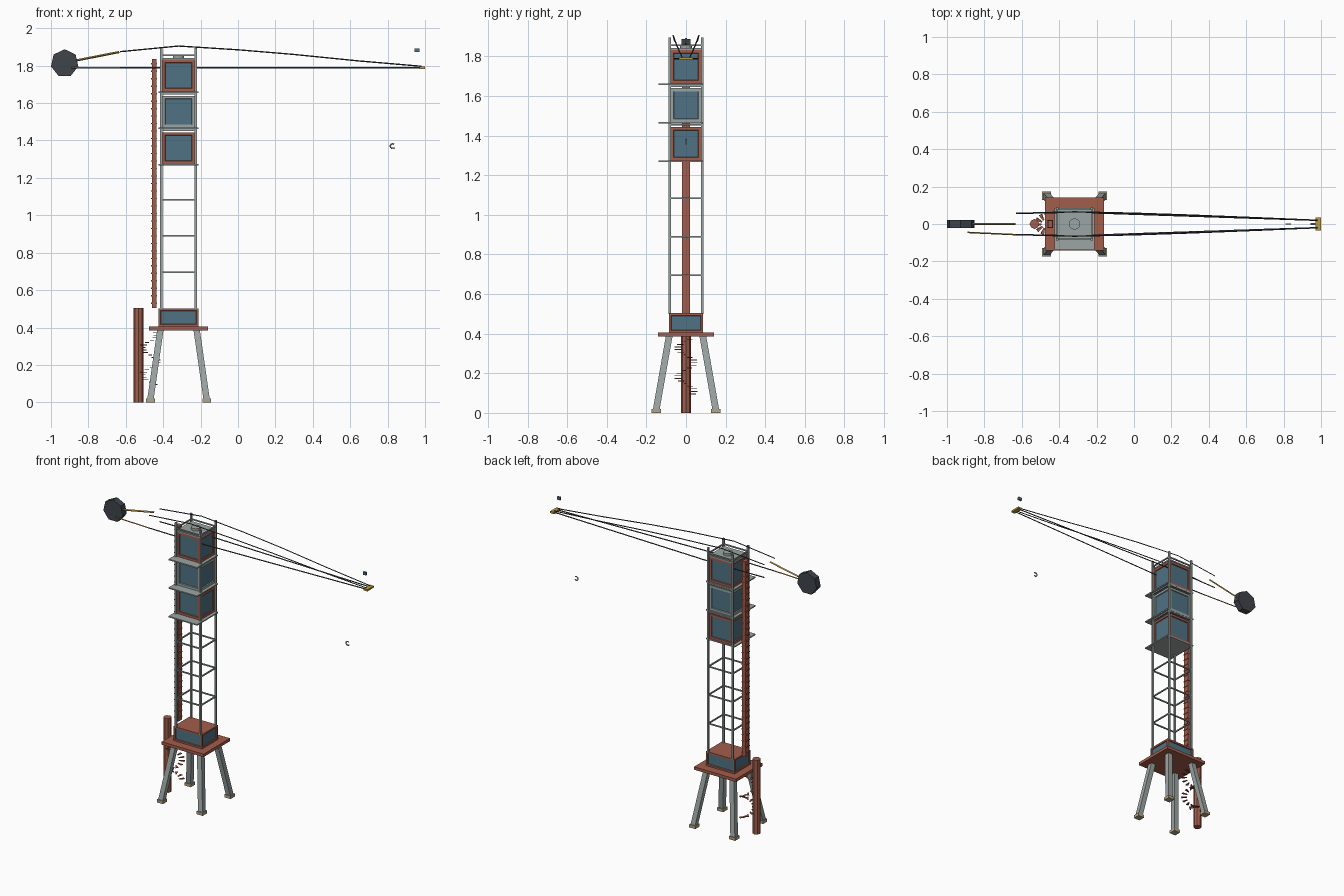
import bpy, bmesh
from math import sin, cos, pi, radians
from mathutils import Vector

if "Cube" in bpy.data.objects:
    bpy.data.objects.remove(bpy.data.objects["Cube"])

CX = -0.318  # tower axis


def mat(name, c):
    m = bpy.data.materials.new(name)
    m.diffuse_color = (*c, 1)
    m.use_nodes = True
    m.node_tree.nodes["Principled BSDF"].inputs["Base Color"].default_value = m.diffuse_color
    return m


RED = mat("rust_red", (0.36, 0.11, 0.07))
GREY = mat("steel_grey", (0.33, 0.38, 0.37))
DARK = mat("dark_steel", (0.05, 0.06, 0.07))
BLUE = mat("panel_blue", (0.08, 0.17, 0.23))
GOLD = mat("yellow", (0.5, 0.33, 0.06))
TAN = mat("tan", (0.45, 0.38, 0.25))


def finish(name, bm, *mats):
    bmesh.ops.recalc_face_normals(bm, faces=bm.faces)
    me = bpy.data.meshes.new(name)
    bm.to_mesh(me)
    bm.free()
    for m in mats:
        me.materials.append(m)
    ob = bpy.data.objects.new(name, me)
    bpy.context.collection.objects.link(ob)
    return ob


def add_box(bm, x0, x1, y0, y1, z0, z1):
    vs = bmesh.ops.create_cube(bm, size=1)["verts"]
    for v in vs:
        v.co = Vector((x0 if v.co.x < 0 else x1, y0 if v.co.y < 0 else y1,
                       z0 if v.co.z < 0 else z1))


def box(name, m, *dims):
    bm = bmesh.new()
    add_box(bm, *dims)
    return finish(name, bm, m)


def add_rod(bm, a, b, r, n=4):
    a, b = Vector(a), Vector(b)
    d = b - a
    vs = bmesh.ops.create_cone(bm, cap_ends=True, segments=n, radius1=r, radius2=r,
                               depth=d.length)["verts"]
    q = d.to_track_quat('Z', 'Y')
    for v in vs:
        v.co = q @ v.co + (a + b) / 2


def path(name, m, pts, r, n=4):
    bm = bmesh.new()
    for a, b in zip(pts, pts[1:]):
        add_rod(bm, a, b, r, n)
    return finish(name, bm, m)


def cabin(name, frame, hx, hy, z0, z1, inset):
    """Box with a recessed blue panel on each of its four sides."""
    bm = bmesh.new()
    add_box(bm, CX - hx, CX + hx, -hy, hy, z0, z1)
    bm.normal_update()
    sides = [f for f in bm.faces if abs(f.normal.z) < 0.5]
    bmesh.ops.inset_individual(bm, faces=sides, thickness=inset, depth=0)
    bmesh.ops.inset_individual(bm, faces=sides, thickness=0.003, depth=-0.006)
    for f in sides:
        f.material_index = 1
    return finish(name, bm, frame, BLUE)


CORNERS = [(sx, sy) for sx in (-1, 1) for sy in (-1, 1)]

# splayed legs and feet
for i, (sx, sy) in enumerate(CORNERS):
    bm = bmesh.new()
    h = 0.017
    bx, by, tx, ty = CX + sx * 0.15, sy * 0.15, CX + sx * 0.097, sy * 0.085
    vs = bmesh.ops.create_cube(bm, size=2)["verts"]
    for v in vs:
        px, py, z = (tx, ty, 0.387) if v.co.z > 0 else (bx, by, 0.018)
        v.co = Vector((px + v.co.x * h, py + v.co.y * h, z))
    finish(f"leg_{i}", bm, GREY)
    box(f"foot_{i}", TAN, bx - 0.023, bx + 0.023, by - 0.023, by + 0.023, 0, 0.02)

# base platform and machine room
box("base_platform", RED, CX - 0.158, CX + 0.158, -0.142, 0.142, 0.385, 0.405)
cabin("machine_room", RED, 0.107, 0.086, 0.405, 0.503, 0.016)

# mast: corner posts and horizontal rings
bm = bmesh.new()
for sx, sy in CORNERS:
    x, y = CX + sx * 0.092, sy * 0.082
    add_box(bm, x - 0.006, x + 0.006, y - 0.006, y + 0.006, 0.5, 1.895)
finish("mast_posts", bm, GREY)
bm = bmesh.new()
for z in (0.695, 0.89, 1.083, 1.455, 1.65, 1.855):
    for s in (-1, 1):
        add_box(bm, CX - 0.095, CX + 0.095, s * 0.082 - 0.004, s * 0.082 + 0.004, z - 0.004, z + 0.004)
        x = CX + s * 0.092
        add_box(bm, x - 0.004, x + 0.004, -0.085, 0.085, z - 0.004, z + 0.004)
finish("mast_rings", bm, GREY)

# three stacked cabins with front balconies
for i, (z, m) in enumerate(((1.274, RED), (1.469, GREY), (1.663, RED))):
    cabin(f"cabin_{i}", m, 0.087, 0.079, z, z + 0.17, 0.022)
    box(f"balcony_{i}", GREY, CX - 0.108, CX + 0.108, -0.14, 0.085, z - 0.008, z)

# roof and its cap
box("roof", GREY, CX - 0.09, CX + 0.09, -0.082, 0.082, 1.833, 1.842)
path("roof_cap", GREY, [(CX, 0, 1.842), (CX, 0, 1.858)], 0.03, 12)

# upper climbing rail with rungs
bm = bmesh.new()
add_box(bm, -0.461, -0.437, -0.02, 0.02, 0.505, 1.835)
for i in range(33):
    z = 0.53 + i * 0.04
    add_box(bm, -0.466, -0.433, -0.021, 0.021, z - 0.003, z + 0.003)
finish("climbing_rail", bm, RED)

# lower column with spiral treads
bm = bmesh.new()
add_rod(bm, (-0.532, 0, 0), (-0.532, 0, 0.505), 0.026, 8)
finish("stair_column", bm, RED)
bm = bmesh.new()
for i in range(22):
    a = i * radians(33) + 0.9
    c, s = cos(a), sin(a)
    vs = bmesh.ops.create_cube(bm, size=1)["verts"]
    for v in vs:
        r = 0.04 + v.co.x * 0.036
        t = v.co.y * r * 0.3
        v.co = Vector((-0.472 + c * r - s * t, s * r + c * t,
                       0.095 + i * 0.0132 + v.co.z * 0.004))
finish("spiral_treads", bm, RED)

# jib: lower chords and arched upper stays on both sides
for side, s in (("front", -1), ("back", 1)):
    path(f"lower_chord_{side}", DARK,
         [(-0.63, s * 0.057, 1.788), (CX, s * 0.063, 1.788), (0.98, s * 0.02, 1.788)], 0.004)
    path(f"upper_stay_{side}", DARK,
         [(-0.63, s * 0.057, 1.875), (CX, s * 0.065, 1.905), (0, s * 0.058, 1.885),
          (0.3, s * 0.048, 1.86), (0.65, s * 0.034, 1.825), (0.98, s * 0.02, 1.797)], 0.0035)
path("tail_chord", GOLD, [(-0.89, -0.045, 1.788), (-0.63, -0.057, 1.788)], 0.004)
path("tail_bar", GOLD, [(-0.88, 0, 1.825), (-0.635, 0, 1.873)], 0.006)
box("jib_tip", GOLD, 0.97, 1.0, -0.035, 0.035, 1.783, 1.795)

# faceted counterweight
path("counterweight", DARK, [(-0.927, -0.022, 1.813), (-0.927, 0.022, 1.813)], 0.075, 7)

# beacon at the tip and hanging hook
box("beacon", BLUE, 0.945, 0.97, -0.006, 0.006, 1.872, 1.892)
arc = [(0.827 + 0.013 * cos(radians(a)), 0, 1.37 + 0.013 * sin(radians(a)))
       for a in range(50, 321, 30)]
path("hook", TAN, arc, 0.004, 6)
